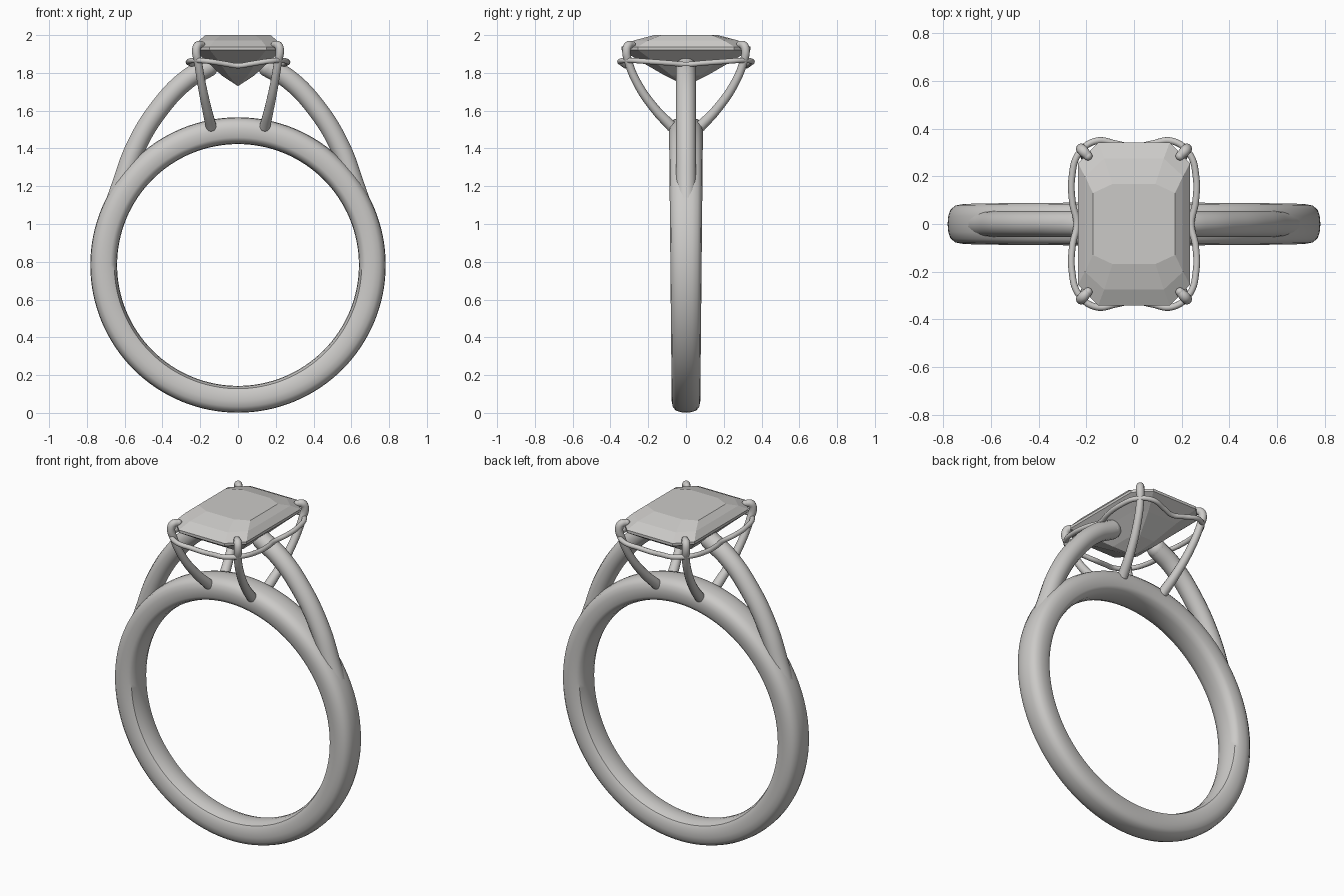
import bpy, bmesh
from math import cos, sin, pi, radians
from mathutils import Vector

cube = bpy.data.objects.get("Cube")
if cube:
    bpy.data.objects.remove(cube)

grey = bpy.data.materials.new("warm grey")
grey.use_nodes = True
colour = (0.6, 0.59, 0.575, 1)
grey.diffuse_color = colour
grey.node_tree.nodes["Principled BSDF"].inputs["Base Color"].default_value = colour


def add_object(name, mesh, smooth=True):
    obj = bpy.data.objects.new(name, mesh)
    bpy.context.collection.objects.link(obj)
    mesh.materials.clear()
    mesh.materials.append(grey)
    if smooth:
        bpy.ops.object.select_all(action='DESELECT')
        obj.select_set(True)
        bpy.context.view_layer.objects.active = obj
        bpy.ops.object.shade_smooth_by_angle(angle=radians(40))
    return obj


def finish(name, bm, smooth=True):
    bmesh.ops.recalc_face_normals(bm, faces=bm.faces[:])
    mesh = bpy.data.meshes.new(name)
    bm.to_mesh(mesh)
    bm.free()
    return add_object(name, mesh, smooth)


def bridge(bm, a, b):
    n = len(a)
    for i in range(n):
        bm.faces.new((a[i], a[(i + 1) % n], b[(i + 1) % n], b[i]))


def tube(name, points, radius, scales=None, cyclic=False, round_ends=False):
    """Round wire swept through points, optionally with ball ends."""
    curve = bpy.data.curves.new(name, 'CURVE')
    curve.dimensions = '3D'
    curve.bevel_depth = radius
    curve.bevel_resolution = 5
    curve.use_fill_caps = True
    spline = curve.splines.new('BEZIER')
    spline.resolution_u = 8
    spline.use_cyclic_u = cyclic
    spline.bezier_points.add(len(points) - 1)
    scales = scales or [1] * len(points)
    for bp, co, s in zip(spline.bezier_points, points, scales):
        bp.co = co
        bp.radius = s
        bp.handle_left_type = bp.handle_right_type = 'AUTO'
    temp = bpy.data.objects.new("path", curve)
    bpy.context.collection.objects.link(temp)
    bpy.context.view_layer.update()
    deps = bpy.context.evaluated_depsgraph_get()
    swept = bpy.data.meshes.new_from_object(temp.evaluated_get(deps))
    bm = bmesh.new()
    bm.from_mesh(swept)
    bpy.data.objects.remove(temp)
    bpy.data.meshes.remove(swept)
    if round_ends:
        for k in (0, -1):
            ball = bmesh.ops.create_uvsphere(bm, u_segments=14, v_segments=10,
                                             radius=radius * scales[k])
            bmesh.ops.translate(bm, verts=ball["verts"], vec=Vector(points[k]))
    finish(name, bm)


# Band: rounded comfort-fit profile (radius, half width) turned about y
half = [(.64, 0), (.643, .04), (.655, .074), (.675, .086), (.72, .088),
        (.75, .082), (.77, .064), (.779, .035), (.782, 0)]
profile = half + [(r, -w) for r, w in half[-2:0:-1]]
bm = bmesh.new()
rings = []
steps = 128
for i in range(steps):
    a = 2 * pi * i / steps
    widen = 0.94 + 0.08 * sin(a)
    rings.append([bm.verts.new((r * cos(a), w * widen, 0.783 + r * sin(a)))
                  for r, w in profile])
for i in range(steps):
    bridge(bm, rings[i], rings[(i + 1) % steps])
finish("band", bm)

# Shoulders rising from the band to the setting
shoulder = [(.66, 1.08), (.618, 1.2), (.54, 1.41), (.41, 1.62), (.27, 1.765), (.16, 1.83)]
for side, s in (("left", 1), ("right", -1)):
    tube(side + "_shoulder", [(s * x, 0, z) for x, z in shoulder], .054, round_ends=True)

# Four claws that bow outwards and hook over the stone
claw = [(.142, .075, 1.515), (.165, .165, 1.61), (.192, .255, 1.74),
        (.212, .305, 1.86), (.221, .315, 1.92), (.213, .306, 1.945), (.193, .285, 1.95)]
for side, sx in (("left", 1), ("right", -1)):
    for end, sy in (("front", -1), ("back", 1)):
        tube(f"{end}_{side}_claw", [(sx * x, sy * y, z) for x, y, z in claw], .025,
             [1.15, 1, .9, .85, .9, .9, .75], round_ends=True)

# Gallery wire looping under the stone, dipping between the claws
quarter = [(.24, 0, 1.845), (.258, .09, 1.852), (.26, .2, 1.86), (.232, .295, 1.866),
           (.16, .348, 1.862), (.07, .335, 1.848), (0, .322, 1.838)]
loop = quarter + [(-x, y, z) for x, y, z in quarter[-2::-1]]
loop += [(x, -y, z) for x, y, z in loop[-2:0:-1]]
tube("gallery_wire", loop, .014, cyclic=True)

# Step-cut stone: stacked octagons (half x, half y, corner x, corner y, z)
layers = [(.172, .168, .09, .13, 2.0), (.206, .275, .125, .2, 1.972),
          (.235, .342, .15, .255, 1.938), (.235, .342, .15, .255, 1.922),
          (.165, .24, .1, .17, 1.86), (.085, .11, .05, .075, 1.785)]
bm = bmesh.new()
rings = []
for hx, hy, cx, cy, z in layers:
    outline = [(hx, cy), (cx, hy), (-cx, hy), (-hx, cy),
               (-hx, -cy), (-cx, -hy), (cx, -hy), (hx, -cy)]
    rings.append([bm.verts.new((x, y, z)) for x, y in outline])
for a, b in zip(rings, rings[1:]):
    bridge(bm, a, b)
bm.faces.new(rings[0])
tip = bm.verts.new((0, 0, 1.73))
for i in range(8):
    bm.faces.new((rings[-1][i], rings[-1][(i + 1) % 8], tip))
finish("stone", bm, smooth=False)
